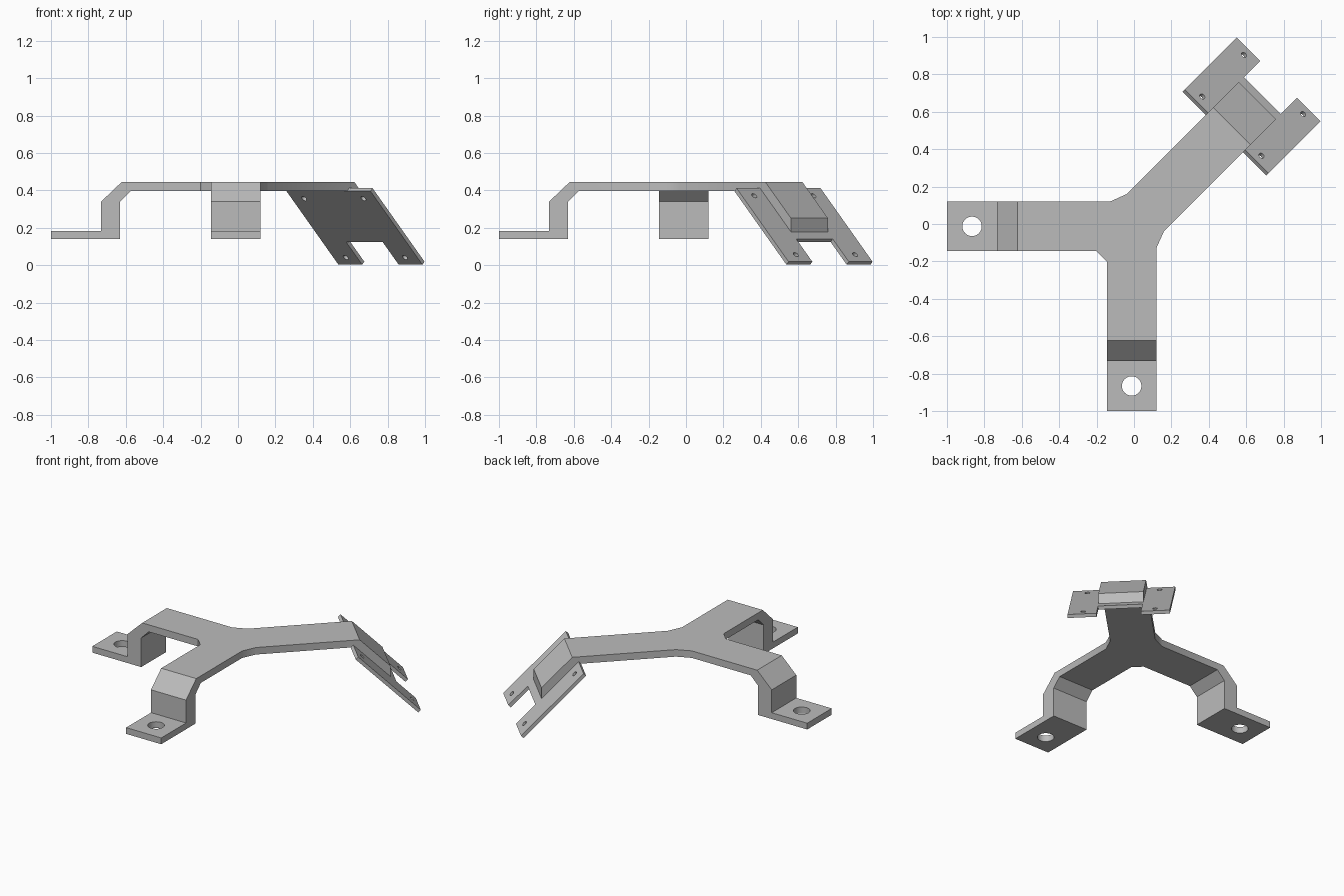
import bpy, bmesh
from mathutils import Matrix, Vector

cube = bpy.data.objects.get("Cube")
if cube:
    bpy.data.objects.remove(cube, do_unlink=True)

grey = bpy.data.materials.new("plain_grey")
grey.use_nodes = True
grey.diffuse_color = (0.5, 0.5, 0.5, 1)
grey.node_tree.nodes["Principled BSDF"].inputs["Base Color"].default_value = (0.5, 0.5, 0.5, 1)

UP = Vector((0, 0, 1))
DIAG = Vector((1, 1, 0)).normalized()
SIDE = Vector((1, -1, 0)).normalized()
BOTTOM, TOP = 0.397, 0.445
LOW, HIGH = -0.145, 0.12          # sides of the two straight arms
HALF = 0.14                       # half width of the diagonal arm
BEND, JOINT = -0.573, 0.697       # where the legs and the mount block begin


def frame(origin, x, y):
    z = x.cross(y)
    return Matrix.Translation(origin) @ Matrix((x, y, z)).transposed().to_4x4()


def prism(bm, points, mat, depth):
    """Extrude a flat outline along the local z axis of a frame."""
    rings = [[bm.verts.new(mat @ Vector((p[0], p[1], h))) for p in points] for h in (0, depth)]
    bm.faces.new(rings[0])
    bm.faces.new(rings[1])
    n = len(points)
    for i in range(n):
        j = (i + 1) % n
        bm.faces.new((rings[0][i], rings[0][j], rings[1][j], rings[1][i]))


def finish(bm, name):
    bmesh.ops.recalc_face_normals(bm, faces=bm.faces[:])
    mesh = bpy.data.meshes.new(name)
    bm.to_mesh(mesh)
    bm.free()
    mesh.materials.append(grey)
    obj = bpy.data.objects.new(name, mesh)
    bpy.context.collection.objects.link(obj)
    return obj


def drill(obj, centre, axis, radius, sides):
    """Cut a round through-hole."""
    bm = bmesh.new()
    mat = Matrix.Translation(centre) @ axis.to_track_quat('Z', 'Y').to_matrix().to_4x4()
    bmesh.ops.create_cone(bm, cap_ends=True, segments=sides, radius1=radius,
                          radius2=radius, depth=0.1, matrix=mat)
    cutter = finish(bm, "hole_cutter")
    cutter.hide_render = True
    mod = obj.modifiers.new("hole", 'BOOLEAN')
    mod.operation, mod.solver, mod.object = 'DIFFERENCE', 'EXACT', cutter
    bpy.context.view_layer.objects.active = obj
    bpy.ops.object.modifier_apply(modifier="hole")
    bpy.data.objects.remove(cutter, do_unlink=True)


# Three-armed bracket: flat hub outline, symmetric across the diagonal
bm = bmesh.new()
end = DIAG * JOINT - SIDE * HALF
half = [(-0.2, LOW), (BEND, LOW), (BEND, HIGH), (-0.128, HIGH), (-0.037, 0.161), end[:2]]
outline = half + [(y, x) for x, y in reversed(half)]
prism(bm, outline, Matrix.Translation((0, 0, BOTTOM)), TOP - BOTTOM)

# Stepped legs on the two straight arms
leg = [(BEND, TOP), (-0.622, TOP), (-0.732, 0.34), (-0.732, 0.184), (-1, 0.184),
       (-1, 0.141), (-0.63, 0.141), (-0.63, 0.34), (BEND, BOTTOM)]
prism(bm, leg, frame((0, HIGH, 0), Vector((1, 0, 0)), UP), HIGH - LOW)
prism(bm, leg, frame((LOW, 0, 0), Vector((0, 1, 0)), UP), HIGH - LOW)

# Sloped mount block at the end of the diagonal arm
block = [(JOINT, TOP), (0.74, TOP), (0.933, 0.252), (0.933, 0.161), (JOINT, BOTTOM)]
prism(bm, block, frame(SIDE * -HALF, DIAG, UP), 2 * HALF)

# Open the touching end faces and weld everything into one solid
faces = bm.faces[:]
centres = [f.calc_center_median() for f in faces]
inner = [f for i, f in enumerate(faces)
         if any(i != j and (centres[i] - c).length < 0.001 for j, c in enumerate(centres))]
bmesh.ops.delete(bm, geom=inner, context='FACES')
bmesh.ops.remove_doubles(bm, verts=bm.verts[:], dist=0.001)
bmesh.ops.recalc_face_normals(bm, faces=bm.faces[:])
bmesh.ops.dissolve_limit(bm, angle_limit=0.01, verts=bm.verts[:], edges=bm.edges[:])
bracket = finish(bm, "bracket")
mid = (LOW + HIGH) / 2
for spot in ((-0.866, mid), (mid, -0.866)):
    drill(bracket, Vector((*spot, 0.16)), UP, 0.052, 32)

# Thin notched mounting plate, tilted down at 45 degrees
down = (DIAG - UP).normalized()
normal = (DIAG + UP).normalized()
across = normal.cross(down)
thick, length, width, notch = 0.0226, 0.556, 0.3175, 0.384
tilt = frame(DIAG * 0.70 + UP * 0.412 - normal * thick, down, across)
edge = [(0, width), (length, width), (length, 0.138), (notch, 0.138)]
bm = bmesh.new()
prism(bm, edge + [(x, -y) for x, y in reversed(edge)], tilt, thick)
plate = finish(bm, "mounting_plate")
for x in (0.057, 0.502):
    for y in (-0.224, 0.224):
        drill(plate, tilt @ Vector((x, y, thick / 2)), normal, 0.016, 16)

# Flat faces with smooth hole walls
for obj in (bracket, plate):
    bpy.ops.object.select_all(action='DESELECT')
    obj.select_set(True)
    bpy.context.view_layer.objects.active = obj
    bpy.ops.object.shade_smooth_by_angle(angle=0.5)
